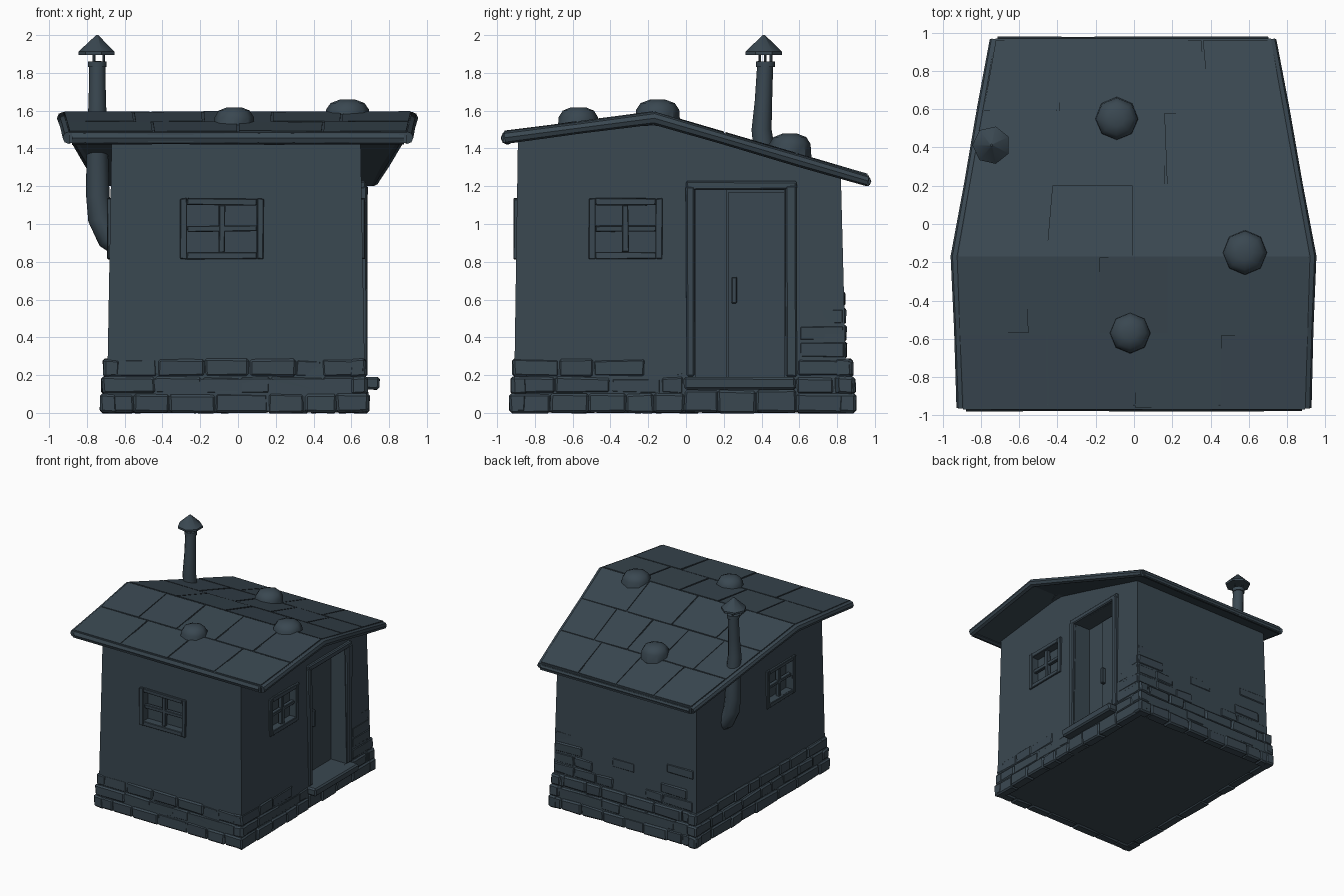
import bpy, bmesh, math, random
from mathutils import Vector, Matrix

random.seed(4)
old = bpy.data.objects.get("Cube")
if old:
    bpy.data.objects.remove(old)

SLATE = (0.042, 0.064, 0.082, 1)
mat = bpy.data.materials.new("dark slate")
mat.use_nodes = True
mat.diffuse_color = SLATE
bsdf = mat.node_tree.nodes["Principled BSDF"]
bsdf.inputs["Base Color"].default_value = SLATE
bsdf.inputs["Roughness"].default_value = 0.9


def finish(name, bm, smooth=False):
    bmesh.ops.recalc_face_normals(bm, faces=bm.faces)
    me = bpy.data.meshes.new(name)
    bm.to_mesh(me)
    bm.free()
    ob = bpy.data.objects.new(name, me)
    bpy.context.collection.objects.link(ob)
    me.materials.append(mat)
    if smooth:
        bpy.ops.object.select_all(action='DESELECT')
        ob.select_set(True)
        bpy.context.view_layer.objects.active = ob
        bpy.ops.object.shade_smooth_by_angle(angle=math.radians(40))
    return ob


def add_box(bm, lo, hi, jitter=0.0, bevel=0.0):
    lo, hi = Vector(lo), Vector(hi)
    verts = bmesh.ops.create_cube(bm, size=1)["verts"]
    for v in verts:
        v.co = (lo + hi) / 2 + v.co * (hi - lo)
        v.co += Vector([random.uniform(-jitter, jitter) for _ in range(3)])
    if bevel:
        edges = list({e for v in verts for e in v.link_edges})
        bmesh.ops.bevel(bm, geom=edges, offset=bevel, segments=1, affect='EDGES')


def boxes(name, items, jitter=0.0, bevel=0.0):
    bm = bmesh.new()
    for lo, hi in items:
        add_box(bm, lo, hi, jitter, bevel)
    return finish(name, bm)


def loft(name, rings):
    """Skin a row of closed rings that have equal point counts, and cap both ends."""
    bm = bmesh.new()
    rows = [[bm.verts.new(p) for p in ring] for ring in rings]
    n = len(rows[0])
    for a, b in zip(rows, rows[1:]):
        for i in range(n):
            bm.faces.new((a[i], a[(i + 1) % n], b[(i + 1) % n], b[i]))
    bm.faces.new(rows[0])
    bm.faces.new(rows[-1])
    return finish(name, bm)


def tube(name, path, radii, sides=10):
    """Round tube along a path, with a radius at each point."""
    bm = bmesh.new()
    pts = [Vector(p) for p in path]
    rows = []
    for i, p in enumerate(pts):
        d = (pts[min(i + 1, len(pts) - 1)] - pts[max(i - 1, 0)]).normalized()
        u = d.cross(Vector((0, 1, 0)) if abs(d.y) < 0.8 else Vector((0, 0, 1))).normalized()
        w = d.cross(u)
        angles = [2 * math.pi * k / sides for k in range(sides)]
        rows.append([bm.verts.new(p + radii[i] * (u * math.cos(a) + w * math.sin(a))) for a in angles])
    for a, b in zip(rows, rows[1:]):
        for k in range(sides):
            bm.faces.new((a[k], a[(k + 1) % sides], b[(k + 1) % sides], b[k]))
    bm.faces.new(rows[0])
    bm.faces.new(rows[-1])
    return finish(name, bm, True)


# Walls: side profile lofted across x, narrowing slightly upward
profile = [(-0.91, 0.1), (0.85, 0.1), (0.82, 1.25), (-0.17, 1.53), (-0.89, 1.44)]
walls = loft("walls", [[(s * (0.685 - 0.018 * z) - 0.01, y, z) for y, z in profile] for s in (-1, 1)])

# Recesses for the windows and the door
DEPTH = 0.06
cuts = boxes("opening_cutter", [
    ((-0.27, -1.1, 0.85), (0.1, -0.9 + DEPTH, 1.1)),
    ((0.665 - DEPTH, -0.48, 0.85), (1, -0.16, 1.1)),
    ((-1, -0.48, 0.85), (-0.68 + DEPTH, -0.16, 1.1)),
    ((0.5, 0.05, 0.19), (1, 0.52, 1.18))])
cuts.hide_render = True
cut = walls.modifiers.new("openings", 'BOOLEAN')
cut.object = cuts
cut.solver = 'EXACT'
bpy.context.view_layer.objects.active = walls
bpy.ops.object.modifier_apply(modifier=cut.name)
bpy.data.objects.remove(cuts)


# Windows: frame and crossed bars, laid flat and then turned to their wall
def window(name, width, matrix):
    h, w, f = 0.125, width / 2, 0.035
    items = [((s * w - (f if s < 0 else 0), -0.012, -h - f), (s * w + (f if s > 0 else 0), 0.03, h + f))
             for s in (-1, 1)]
    items += [((-w, -0.012, s * h - (f if s < 0 else 0)), (w, 0.03, s * h + (f if s > 0 else 0)))
              for s in (-1, 1)]
    items += [((-0.016, 0.005, -h), (0.016, 0.04, h)), ((-w, 0.008, -0.015), (w, 0.04, 0.015))]
    boxes(name, items, 0.003, 0.004).matrix_world = matrix


def placed(x, y, turn):
    return Matrix.Translation((x, y, 0.975)) @ Matrix.Rotation(math.radians(turn), 4, 'Z')


window("front_window", 0.37, placed(-0.085, -0.9, 0))
window("left_window", 0.32, placed(0.66, -0.32, 90))
window("right_window", 0.32, placed(-0.68, -0.32, -90))

# Door, its frame, handle and step
boxes("door", [((0.47, 0.05, 0.19), (0.51, 0.215, 1.18)), ((0.48, 0.225, 0.19), (0.525, 0.52, 1.17))])
boxes("door_handle", [((0.52, 0.24, 0.58), (0.56, 0.27, 0.72))], 0, 0.005)
boxes("door_frame", [
    ((0.6, 0.0, 0.19), (0.685, 0.045, 1.2)),
    ((0.6, 0.525, 0.19), (0.685, 0.585, 1.2)),
    ((0.6, 0.0, 1.18), (0.68, 0.585, 1.23))], 0.004, 0.008)
boxes("door_step", [((0.45, -0.01, 0.125), (0.75, 0.58, 0.19))], 0.004, 0.012)

# Stone base: solid core with courses of rough blocks around it
boxes("base_core", [((-0.71, -0.92, 0.01), (0.675, 0.885, 0.18))])


def course(axis, face, out, a, b, z0, z1):
    """Row of blocks along a wall, with face as the outer plane and out as its side."""
    items, t = [], a
    while t < b - 0.01:
        e = t + random.uniform(0.14, 0.3)
        e = b if b - e < 0.1 else e
        f = face - out * random.uniform(0, 0.012)
        d0, d1 = sorted((f, face - out * 0.09))
        lo, hi = ((t, d0, z0), (e, d1, z1)) if axis == 'x' else ((d0, t, z0), (d1, e, z1))
        items.append((lo, hi))
        t = e
    return items


stones = []
rows = [(0.0, 0.1, 0.0), (0.1, 0.19, 0.005), (0.19, 0.285, 0.015)]
for z0, z1, inset in rows:
    low = z0 < 0.19
    stones += course('x', -0.935 + inset, -1, -0.725 + inset, 0.69 - inset, z0, z1)
    stones += course('x', 0.9 - inset * 1.5, 1, -0.725 + inset, 0.69 - inset, z0, z1)
    stones += course('y', -0.73 + inset, -1, -0.93 + inset, 0.9 - inset, z0, z1)
    stones += course('y', 0.695 - inset, 1, -0.93 + inset, -0.01, z0, z1)
    stones += course('y', 0.695 - inset, 1, 0.585, 0.9 - inset, z0, z1)
stones += course('y', 0.69, 1, -0.01, 0.585, 0.0, 0.12)
boxes("base_stones", stones, 0.005, 0.012)

# Scattered stones showing through the plaster at the back
patches = []
for z, spans in [(0.29, [(-0.66, -0.2), (0.1, 0.67)]), (0.38, [(-0.6, -0.35), (0.3, 0.66)]),
                 (0.47, [(0.4, 0.66), (-0.1, 0.12)]), (0.56, [(-0.66, -0.4), (0.5, 0.66)])]:
    for a, b in spans:
        patches += course('x', 0.86 - 0.025 * z, 1, a, b, z, z + 0.085)
for z, a in [(0.29, 0.6), (0.38, 0.6), (0.47, 0.66)]:
    patches += course('y', 0.675, 1, a, 0.84, z, z + 0.085)
boxes("wall_stones", patches, 0.004, 0.01)


# Roof: two slopes, widest at the ridge
STATIONS = [(-0.97, 1.485, -0.895, 0.895), (-0.17, 1.59, -0.925, 0.92), (0.97, 1.255, -0.725, 0.715)]
THICK = 0.055
loft("roof", [[(l, y, z), (r, y, z), (r, y, z - THICK), (l, y, z - THICK)] for y, z, l, r in STATIONS])


def roof_at(u, y):
    """Point on the roof top at fraction u across the width."""
    a, b = STATIONS[:2] if y <= STATIONS[1][0] else STATIONS[1:]
    t = (y - a[0]) / (b[0] - a[0])
    z, l, r = (a[i] + (b[i] - a[i]) * t for i in (1, 2, 3))
    return Vector((l + (r - l) * u, y, z))


# Thin roofing sheets
bm = bmesh.new()
for y0, y1, n in [(-0.96, -0.58, 4), (-0.57, -0.175, 5), (-0.165, 0.2, 4), (0.21, 0.58, 5), (0.59, 0.96, 4)]:
    for i in range(n):
        u0, u1 = i / n + 0.003, (i + 1) / n - 0.003
        top = [roof_at(u, y) + Vector((0, 0, random.uniform(0.004, 0.009)))
               for u, y in ((u0, y0), (u1, y0), (u1, y1), (u0, y1))]
        lower = [bm.verts.new(p - Vector((0, 0, 0.015))) for p in top]
        upper = [bm.verts.new(p) for p in top]
        bm.faces.new(upper)
        for k in range(4):
            j = (k + 1) % 4
            bm.faces.new((lower[k], lower[j], upper[j], upper[k]))
finish("roof_sheets", bm)

# Log edging around the roof
drop = Vector((0, 0, 0.03))
for name, u in (("right_roof_edge", 0), ("left_roof_edge", 1)):
    path = [roof_at(u, y) - drop for y in (-0.96, -0.55, -0.17, 0.2, 0.6, 0.96)]
    tube(name, path, [0.033, 0.03, 0.034, 0.03, 0.032, 0.028], 8)
for name, y, r in (("front_roof_edge", -0.945, 0.036), ("back_roof_edge", 0.955, 0.026)):
    path = [roof_at(u, y) - drop * 1.1 for u in (0.01, 0.3, 0.6, 0.99)]
    tube(name, path, [r, r * 0.9, r, r * 0.92], 8)

# Mossy lumps on the roof
for i, (x, y, z, r) in enumerate([(0.58, -0.15, 1.57, 0.12), (-0.02, -0.57, 1.53, 0.11), (-0.09, 0.55, 1.39, 0.115)]):
    tube(f"roof_lump_{i + 1}", [(x, y, z - 0.05), (x, y, z + 0.035), (x, y, z + 0.07), (x, y, z + 0.088)],
         [r, r * 0.95, r * 0.75, r * 0.35], 8)

# Stove pipe bending out of the wall, with a cone cap on struts
PX, PY = -0.745, 0.42
tube("stove_pipe", [(-0.6, PY, 0.88), (-0.68, PY, 0.93), (-0.73, PY, 1.03), (-0.742, PY, 1.15), (-0.745, PY, 1.35),
                    (PX, 0.4, 1.5), (PX, 0.41, 1.65), (PX, PY, 1.86)],
     [0.07, 0.07, 0.065, 0.062, 0.058, 0.053, 0.046, 0.042], 12)
tube("pipe_rim", [(PX, PY, 1.83), (PX, PY, 1.86)], [0.05, 0.05], 12)
for i in range(3):
    a = 2 * math.pi * i / 3
    x, y = PX + 0.035 * math.cos(a), PY + 0.035 * math.sin(a)
    tube(f"cap_strut_{i + 1}", [(x, y, 1.85), (x, y, 1.92)], [0.007, 0.007], 4)
tube("pipe_cap", [(PX, 0.412, 1.895), (PX, 0.412, 1.912), (PX, 0.412, 2.0)], [0.1, 0.1, 0.006], 7)
